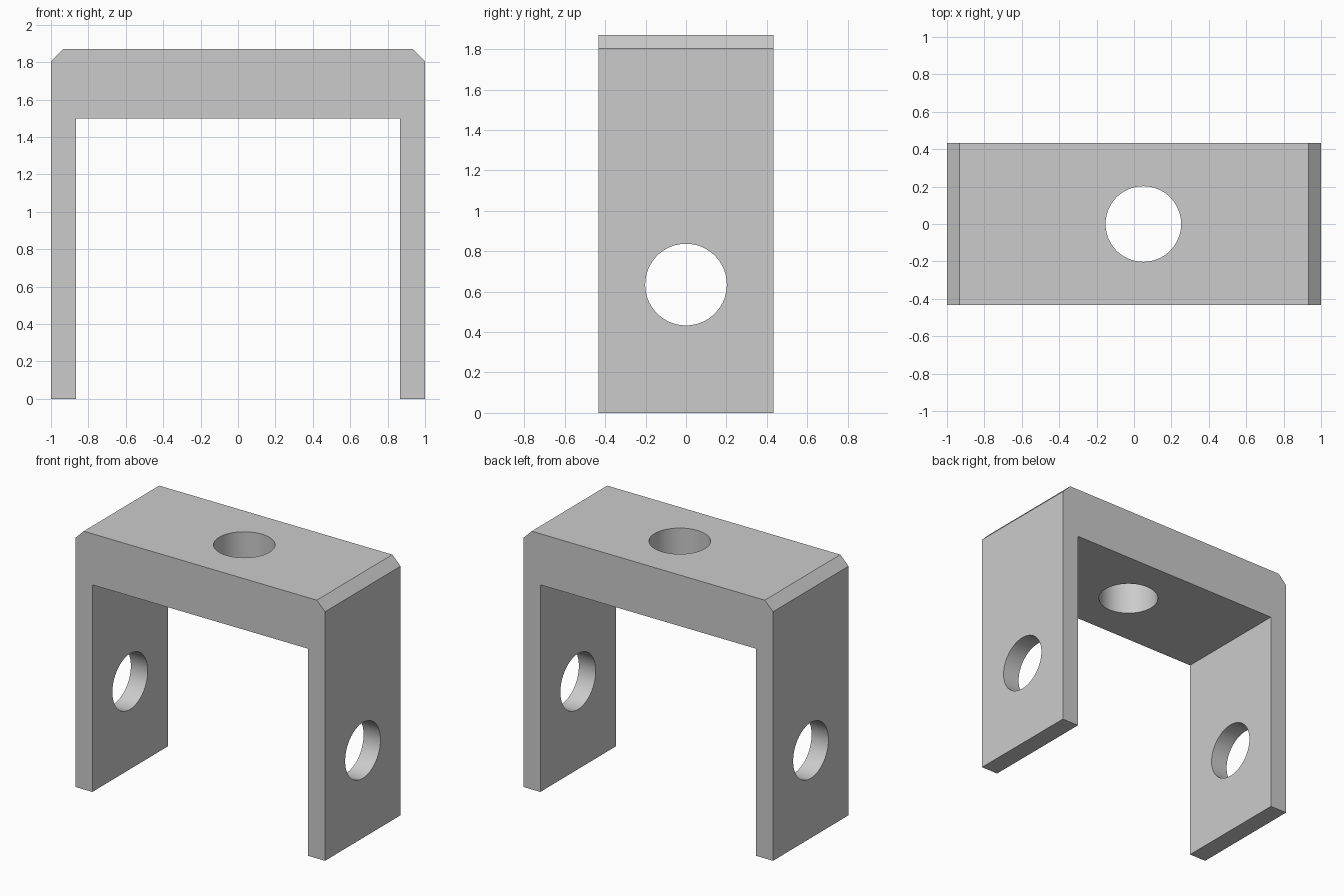
import bpy, bmesh, math

if "Cube" in bpy.data.objects:
    bpy.data.objects.remove(bpy.data.objects["Cube"])

HALF_DEPTH = 0.432
HOLE_R = 0.202
TOP, INNER_TOP, INNER_X, CHAMFER = 1.87, 1.50, 0.865, 0.066

# U-shaped bracket: right half of the front profile, mirrored in x
right = [(INNER_X, INNER_TOP), (INNER_X, 0), (1, 0), (1, TOP - CHAMFER), (1 - CHAMFER, TOP)]
profile = right + [(-x, z) for x, z in reversed(right)]

bm = bmesh.new()
face = bm.faces.new([bm.verts.new((x, -HALF_DEPTH, z)) for x, z in profile])
ext = bmesh.ops.extrude_face_region(bm, geom=[face])
verts = [v for v in ext["geom"] if isinstance(v, bmesh.types.BMVert)]
bmesh.ops.translate(bm, verts=verts, vec=(0, 2 * HALF_DEPTH, 0))
bmesh.ops.recalc_face_normals(bm, faces=bm.faces)
mesh = bpy.data.meshes.new("bracket")
bm.to_mesh(mesh)
bm.free()
bracket = bpy.data.objects.new("bracket", mesh)
bpy.context.collection.objects.link(bracket)


def drill(name, location, depth, rotation=(0, 0, 0)):
    """Cut a round hole with a hidden cylinder."""
    bpy.ops.mesh.primitive_cylinder_add(vertices=96, radius=HOLE_R, depth=depth,
                                        location=location, rotation=rotation)
    cutter = bpy.context.object
    cutter.name = name
    cutter.hide_render = True
    bpy.context.view_layer.update()
    mod = bracket.modifiers.new(name, 'BOOLEAN')
    mod.operation = 'DIFFERENCE'
    mod.solver = 'EXACT'
    mod.object = cutter
    bpy.ops.object.select_all(action='DESELECT')
    bracket.select_set(True)
    bpy.context.view_layer.objects.active = bracket
    bpy.ops.object.modifier_apply(modifier=mod.name)
    bpy.data.objects.remove(cutter, do_unlink=True)


# Slightly off-centre hole in the bridge, one hole in each leg
drill("bridge_hole", (0.05, 0, 1.7), 1.0)
for side, label in ((-1, "left"), (1, "right")):
    drill(label + "_leg_hole", (side * 0.93, 0, 0.635), 0.5, (0, math.pi / 2, 0))

# Smooth hole walls, crisp outer edges
bpy.ops.object.shade_smooth_by_angle(angle=math.radians(30))
